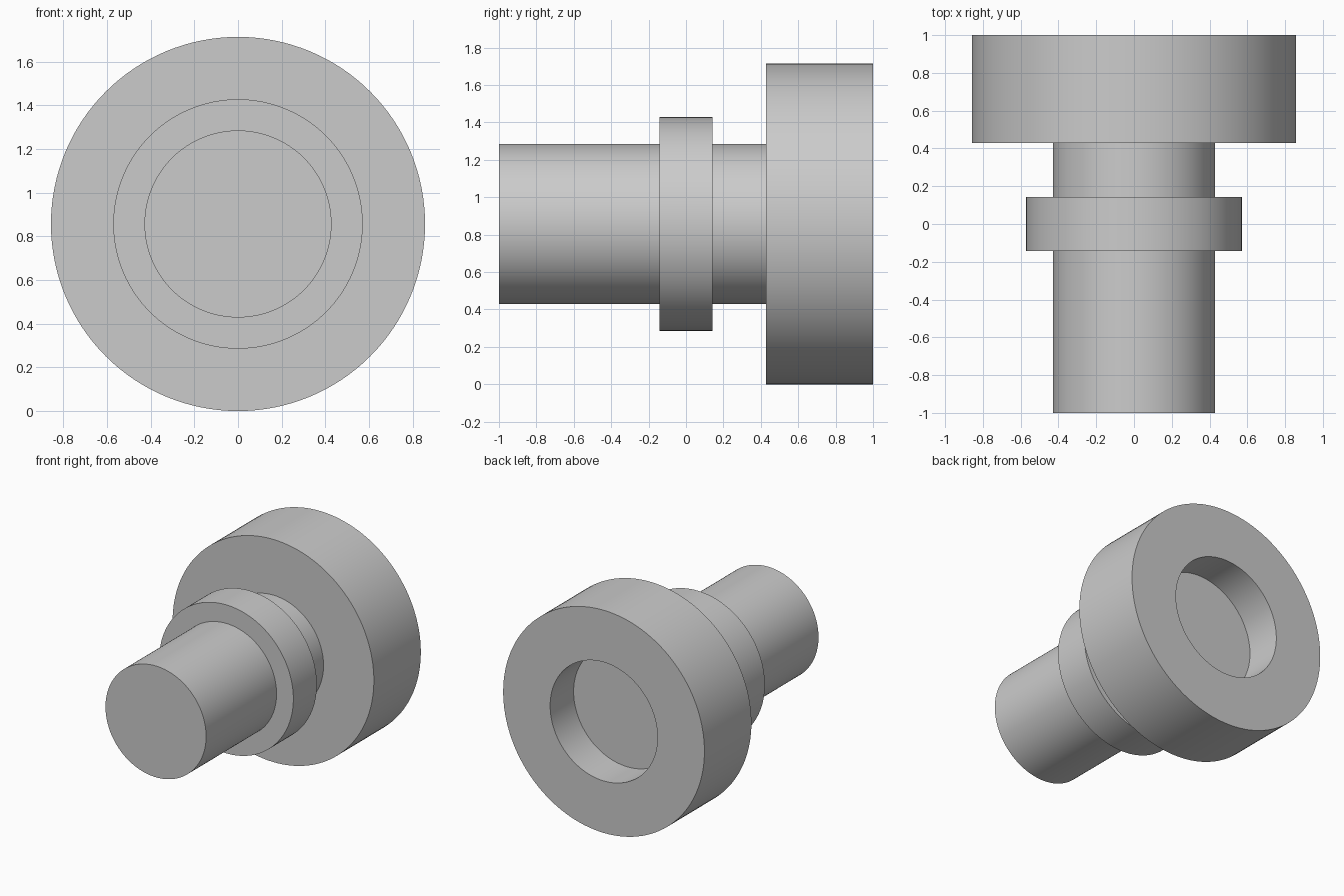
import bpy
import bmesh
import math
from mathutils import Matrix

cube = bpy.data.objects.get("Cube")
if cube:
    bpy.data.objects.remove(cube)

UNIT = 1 / 7          # design unit of the turned part
SEGMENTS = 128
AXIS_HEIGHT = 6 * UNIT

# Plain grey material
grey = bpy.data.materials.new("plain_grey")
grey.use_nodes = True
colour = (0.6, 0.6, 0.6, 1)
grey.diffuse_color = colour
grey.node_tree.nodes["Principled BSDF"].inputs["Base Color"].default_value = colour


def lathe(name, profile):
    """Turn a (radius, y) profile around the horizontal y axis."""
    bm = bmesh.new()
    verts = [bm.verts.new((r * UNIT, y * UNIT, 0)) for r, y in profile]
    edges = [bm.edges.new(pair) for pair in zip(verts, verts[1:])]
    bmesh.ops.spin(bm, geom=verts + edges, cent=(0, 0, 0), axis=(0, 1, 0),
                   angle=math.tau, steps=SEGMENTS, use_merge=True)
    bmesh.ops.remove_doubles(bm, verts=bm.verts, dist=1e-5)
    bmesh.ops.recalc_face_normals(bm, faces=bm.faces)
    bmesh.ops.transform(bm, verts=bm.verts,
                        matrix=Matrix.Translation((0, 0, AXIS_HEIGHT)))
    mesh = bpy.data.meshes.new(name)
    bm.to_mesh(mesh)
    bm.free()
    mesh.materials.append(grey)
    obj = bpy.data.objects.new(name, mesh)
    bpy.context.collection.objects.link(obj)
    bpy.ops.object.select_all(action='DESELECT')
    obj.select_set(True)
    bpy.context.view_layer.objects.active = obj
    bpy.ops.object.shade_smooth_by_angle(angle=math.radians(30))
    return obj


# One solid turned pin: front shaft, collar, neck, head, blind recess in the back
shaft = [(0, -7), (3, -7), (3, -1)]
collar = [(4, -1), (4, 1)]
neck = [(3, 1), (3, 3)]
head = [(6, 3), (6, 7)]
recess = [(3.2, 7), (3.2, 5), (0, 5)]
lathe("flanged_pin", shaft + collar + neck + head + recess)
